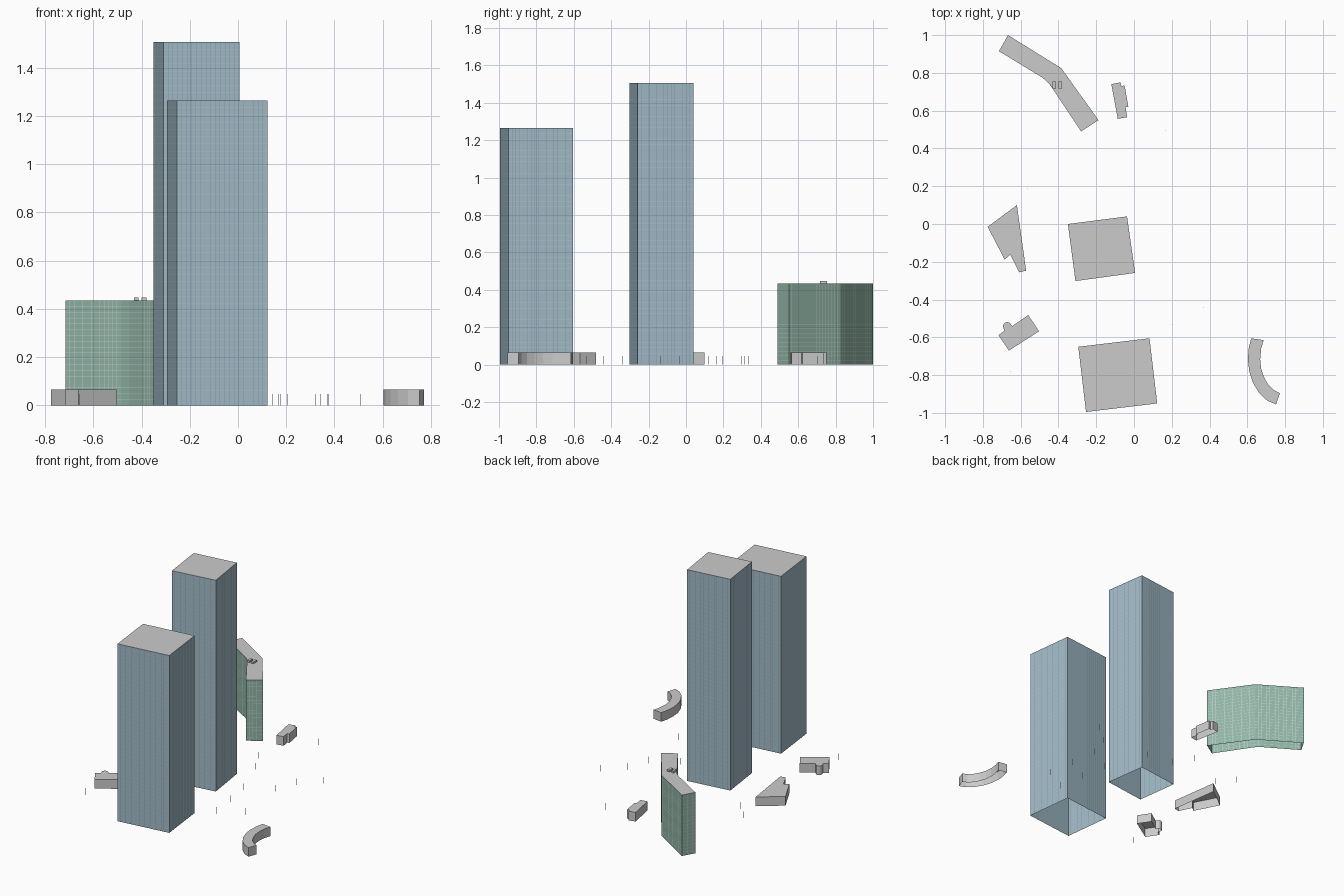
import bpy, bmesh, math
from mathutils import Vector

if "Cube" in bpy.data.objects:
    bpy.data.objects.remove(bpy.data.objects["Cube"])


def material(name, rgb):
    m = bpy.data.materials.new(name)
    m.diffuse_color = (*rgb, 1)
    m.use_nodes = True
    m.node_tree.nodes["Principled BSDF"].inputs["Base Color"].default_value = m.diffuse_color
    return m


def make_object(name, bm, mats=()):
    me = bpy.data.meshes.new(name)
    bm.to_mesh(me)
    bm.free()
    for m in mats:
        me.materials.append(m)
    ob = bpy.data.objects.new(name, me)
    bpy.context.collection.objects.link(ob)
    return ob


def ccw(pts):
    area = sum(a[0] * b[1] - b[0] * a[1] for a, b in zip(pts, pts[1:] + pts[:1]))
    return pts if area > 0 else pts[::-1]


def block(name, pts, h):
    """Hollow building: footprint walls and a roof, open underneath."""
    pts = ccw(pts)
    bm = bmesh.new()
    low = [bm.verts.new((x, y, 0)) for x, y in pts]
    top = [bm.verts.new((x, y, h)) for x, y in pts]
    n = len(pts)
    for i in range(n):
        j = (i + 1) % n
        bm.faces.new((low[i], low[j], top[j], top[i]))
    bm.faces.new(top)
    return make_object(name, bm)


def stops(length, pitch, bar):
    """Alternating panel / bar positions along a length."""
    n = max(1, round(length / pitch))
    out = [0.0]
    for i in range(1, n):
        c = length * i / n
        out += [c - bar / 2, c + bar / 2]
    return out + [length]


def glass_building(name, pts, h, pitch, floor, bar, mats):
    """Facade grid of glass panels, upright bars and floor lines, plus a grey roof."""
    pts = ccw(pts)
    bm = bmesh.new()
    zs = stops(h, floor, bar)
    for a, b in zip(pts, pts[1:] + pts[:1]):
        a, b = Vector((*a, 0)), Vector((*b, 0))
        length = (b - a).length
        d = (b - a) / length
        us = stops(length, pitch, bar)
        grid = [[bm.verts.new(a + d * u + Vector((0, 0, z))) for u in us] for z in zs]
        for r in range(len(zs) - 1):
            for c in range(len(us) - 1):
                f = bm.faces.new((grid[r][c], grid[r][c + 1],
                                  grid[r + 1][c + 1], grid[r + 1][c]))
                f.material_index = 1 if c % 2 else (2 if r % 2 else 0)
    bmesh.ops.remove_doubles(bm, verts=bm.verts[:], dist=1e-5)
    make_object(name + "_facade", bm, mats)
    bm = bmesh.new()
    bm.faces.new([bm.verts.new((x, y, h)) for x, y in pts])
    make_object(name + "_roof", bm)


blue = material("blue_glass", (0.36, 0.50, 0.58))
blue_bar = material("blue_upright", (0.26, 0.36, 0.42))
blue_line = material("blue_floor_line", (0.45, 0.58, 0.64))
green = material("green_glass", (0.28, 0.46, 0.38))
green_line = material("green_bar", (0.52, 0.64, 0.58))

# Two glass towers
glass_building("tall_tower", [(-0.35, 0), (-0.037, 0.04), (0.006, -0.259), (-0.31, -0.302)],
               1.507, 0.02, 0.03, 0.0018, (blue, blue_bar, blue_line))
glass_building("short_tower", [(-0.295, -0.65), (0.082, -0.605), (0.123, -0.95), (-0.254, -0.995)],
               1.265, 0.02, 0.03, 0.0018, (blue, blue_bar, blue_line))

# Bent slab building with two rooftop units
glass_building("bent_slab", [(-0.715, 0.915), (-0.667, 1.0), (-0.385, 0.825), (-0.188, 0.55),
                             (-0.28, 0.49), (-0.43, 0.715), (-0.453, 0.747), (-0.485, 0.775)],
               0.434, 0.02, 0.024, 0.002, (green, green_line, green_line))
for i, x in enumerate((-0.422, -0.390)):
    bm = bmesh.new()
    bmesh.ops.create_cube(bm, size=1)
    for v in bm.verts:
        v.co = (x + v.co.x * 0.019, 0.736 + v.co.y * 0.038, 0.44 + v.co.z * 0.014)
    make_object(f"roof_unit_{i + 1}", bm)

# Low grey buildings
LOW = 0.065
block("stepped_house", [(-0.12, 0.74), (-0.072, 0.75), (-0.067, 0.73), (-0.05, 0.734),
                        (-0.03, 0.622), (-0.045, 0.618), (-0.036, 0.565), (-0.086, 0.557)], LOW)
block("wedge_hall", [(-0.775, -0.015), (-0.62, 0.1), (-0.571, -0.247), (-0.608, -0.256),
                     (-0.655, -0.163), (-0.685, -0.188)], LOW)
bump = [(-0.672 + 0.022 * math.cos(math.radians(a)), -0.541 + 0.022 * math.sin(math.radians(a)))
        for a in range(30, 211, 30)]
block("bay_house", [(-0.718, -0.588), (-0.662, -0.67), (-0.503, -0.568), (-0.56, -0.482),
                    (-0.645, -0.541)] + bump + [(-0.686, -0.566)], LOW)

# Curved pavilion
outer = [(0.62, -0.605), (0.607, -0.66), (0.603, -0.72), (0.611, -0.785), (0.632, -0.845),
         (0.663, -0.895), (0.705, -0.935), (0.752, -0.955)]
inner = [(0.772, -0.895), (0.74, -0.88), (0.71, -0.85), (0.688, -0.81), (0.673, -0.765),
         (0.668, -0.715), (0.673, -0.66), (0.686, -0.615)]
block("curved_pavilion", outer + inner, LOW)

# Thin street posts
posts = [(0.143, 0.704), (0.169, 0.497), (-0.254, 0.333), (-0.053, 0.312), (-0.662, 0.296),
         (-0.566, 0.19), (-0.175, 0.196), (0.021, 0.164), (0.508, 0.243), (0.376, 0.122),
         (0.323, -0.037), (0.143, -0.138), (0.344, -0.238), (0.175, -0.339), (0.37, -0.44),
         (0.206, -0.534), (-0.656, -0.783)]
for i, (x, y) in enumerate(posts):
    s = 0.001
    block(f"street_post_{i + 1}", [(x - s, y - s), (x + s, y - s), (x + s, y + s), (x - s, y + s)], 0.047)
